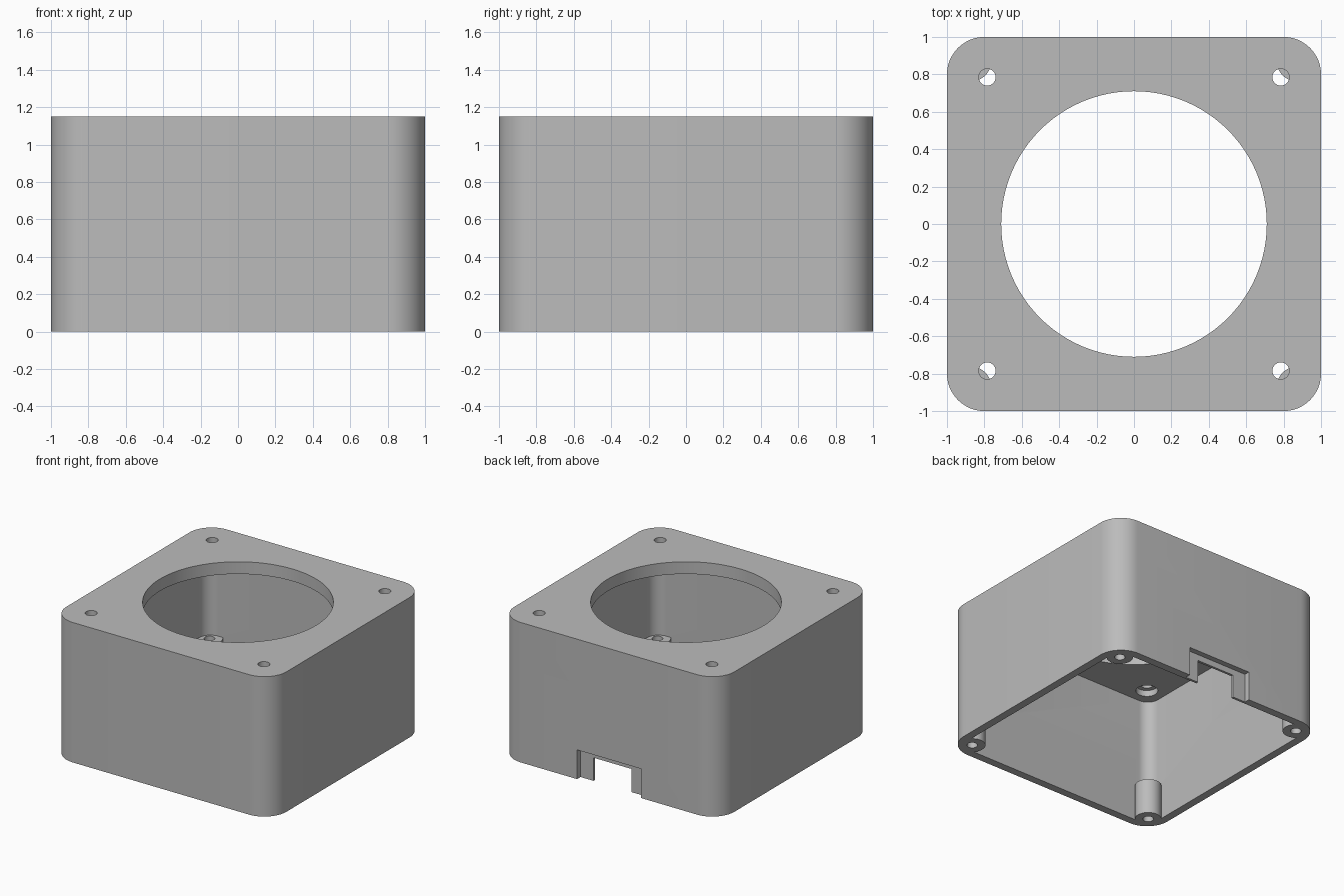
import bpy
import bmesh
from math import cos, sin, pi, radians

cube = bpy.data.objects.get("Cube")
if cube:
    bpy.data.objects.remove(cube, do_unlink=True)

HEIGHT = 1.15
CEILING = 1.05
WALL = 0.065
POST_HEIGHT = 0.29
CORNERS = [(x, y) for x in (-1, 1) for y in (-1, 1)]

grey = bpy.data.materials.new("plain grey")
GREY = (0.5, 0.5, 0.5, 1)
grey.diffuse_color = GREY
grey.use_nodes = True
grey.node_tree.nodes["Principled BSDF"].inputs["Base Color"].default_value = GREY


def prism(name, outline, low, high):
    """Upright solid from a flat outline."""
    bm = bmesh.new()
    base = bm.faces.new([bm.verts.new((x, y, low)) for x, y in outline])
    top = bmesh.ops.extrude_face_region(bm, geom=[base])["geom"]
    moved = [v for v in top if isinstance(v, bmesh.types.BMVert)]
    bmesh.ops.translate(bm, verts=moved, vec=(0, 0, high - low))
    bmesh.ops.recalc_face_normals(bm, faces=bm.faces)
    mesh = bpy.data.meshes.new(name)
    bm.to_mesh(mesh)
    bm.free()
    mesh.materials.append(grey)
    obj = bpy.data.objects.new(name, mesh)
    bpy.context.collection.objects.link(obj)
    return obj


def circle(x, y, radius, sides=32):
    return [(x + radius * cos(2 * pi * i / sides), y + radius * sin(2 * pi * i / sides))
            for i in range(sides)]


def rounded_square(half, radius, steps=12):
    points = []
    for quarter, (sx, sy) in enumerate([(1, 1), (-1, 1), (-1, -1), (1, -1)]):
        for i in range(steps + 1):
            a = (quarter + i / steps) * pi / 2
            points.append((sx * (half - radius) + radius * cos(a),
                           sy * (half - radius) + radius * sin(a)))
    return points


def rectangle(half_x, y0, y1):
    return [(-half_x, y0), (half_x, y0), (half_x, y1), (-half_x, y1)]


def combine(target, tool, operation):
    """Apply one boolean and remove its helper."""
    mod = target.modifiers.new(tool.name, "BOOLEAN")
    mod.operation = operation
    mod.solver = "EXACT"
    mod.object = tool
    tool.hide_render = True
    bpy.ops.object.select_all(action="DESELECT")
    bpy.context.view_layer.objects.active = target
    target.select_set(True)
    bpy.ops.object.modifier_apply(modifier=mod.name)
    bpy.data.objects.remove(tool, do_unlink=True)


# Hollow housing, open below
housing = prism("fan_housing", rounded_square(1, 0.2), 0, HEIGHT)
combine(housing, prism("cavity", rounded_square(1 - WALL, 0.1), -0.1, CEILING), "DIFFERENCE")

# Round opening in the top plate
combine(housing, prism("fan_opening", circle(0, 0, 0.71, 96), 0.8, 1.3), "DIFFERENCE")

# Corner screw posts, top plate screw holes and their counterbores
for sx, sy in CORNERS:
    px, py = sx * 0.865, sy * 0.865
    hx, hy = sx * 0.785, sy * 0.785
    combine(housing, prism("post", circle(px, py, 0.1), 0, POST_HEIGHT), "UNION")
    combine(housing, prism("post_hole", circle(px, py, 0.04), -0.1, POST_HEIGHT + 0.05), "DIFFERENCE")
    combine(housing, prism("screw_hole", circle(hx, hy, 0.045), 0.9, 1.3), "DIFFERENCE")
    combine(housing, prism("counterbore", circle(hx, hy, 0.083), 0.9, CEILING + 0.05), "DIFFERENCE")

# Stepped cable notch in the back wall
combine(housing, prism("notch_recess", rectangle(0.29, 0.955, 1.1), -0.1, 0.24), "DIFFERENCE")
combine(housing, prism("notch_opening", rectangle(0.172, 0.85, 1.1), -0.1, 0.19), "DIFFERENCE")

housing.select_set(True)
bpy.context.view_layer.objects.active = housing
bpy.ops.object.shade_smooth_by_angle(angle=radians(30))
